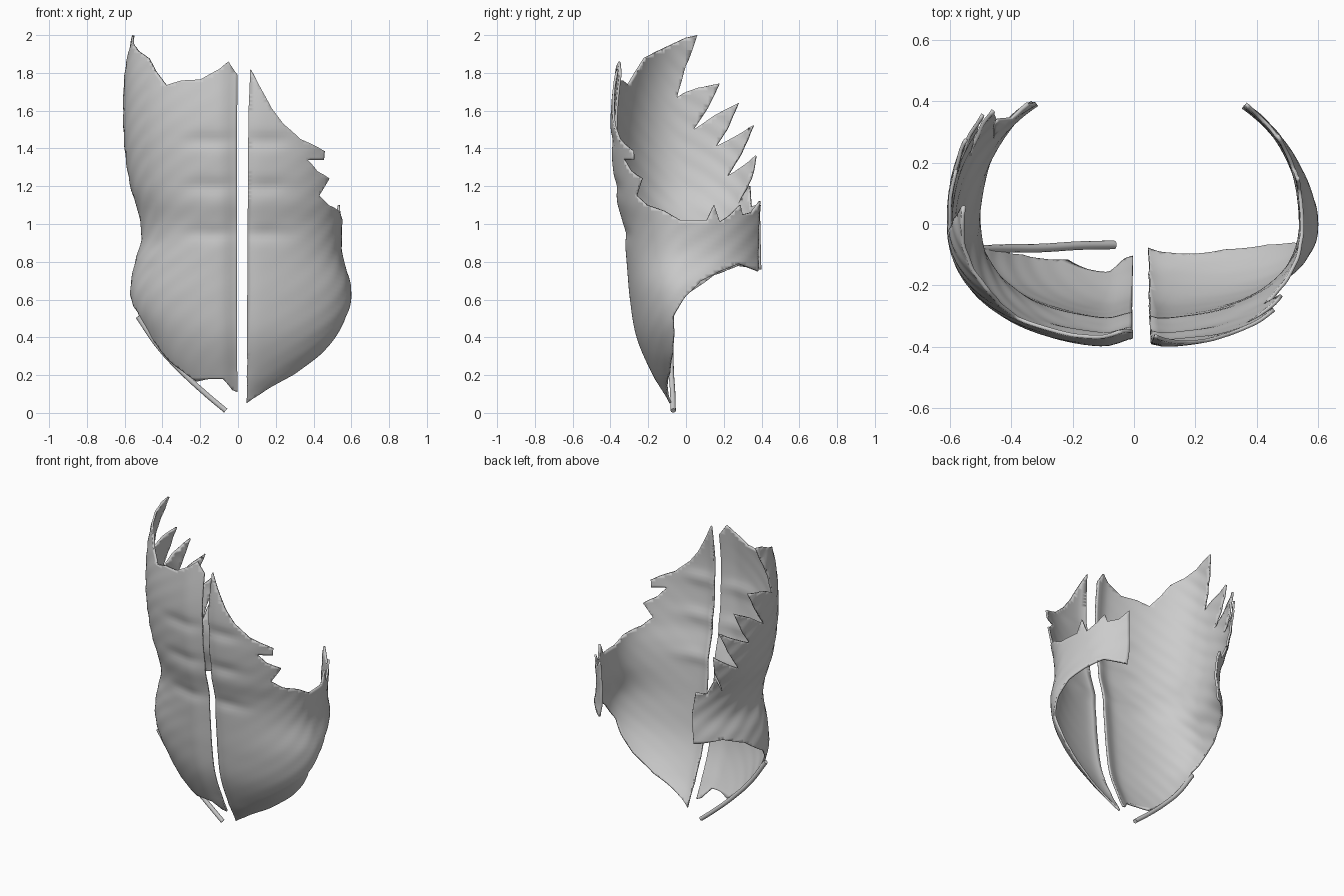
import bpy, bmesh, math
from mathutils import Vector
from mathutils.geometry import delaunay_2d_cdt

if "Cube" in bpy.data.objects:
    bpy.data.objects.remove(bpy.data.objects["Cube"])

EB = 0.88  # squareness of the back of the torso section


def curve(table, z):
    """Smooth (Hermite) interpolation through (z, value) pairs."""
    n = len(table)
    z = min(max(z, table[0][0]), table[-1][0])
    i = max(k for k in range(n - 1) if table[k][0] <= z)

    def slope(k):
        a, b = table[max(k - 1, 0)], table[min(k + 1, n - 1)]
        return (b[1] - a[1]) / (b[0] - a[0])
    (z0, v0), (z1, v1) = table[i], table[i + 1]
    h = z1 - z0
    t = (z - z0) / h
    return ((2*t**3 - 3*t*t + 1) * v0 + (t**3 - 2*t*t + t) * h * slope(i)
            + (3*t*t - 2*t**3) * v1 + (t**3 - t*t) * h * slope(i + 1))


# torso profiles against height: front depth, back depth, then per side width and squareness
DEPTH = [(0, .085), (.05, .10), (.2, .185), (.4, .268), (.6, .302), (.8, .32), (1.0, .34),
         (1.12, .37), (1.4, .40), (1.6, .402), (1.85, .375), (2, .35)]
BACK = [(0, .48), (1.05, .48), (1.35, .54), (2, .6)]
WIDTH_L = [(0, .2), (.11, .28), (.2, .36), (.28, .42), (.4, .485), (.53, .55), (.65, .57), (.8, .545),
           (.92, .512), (1.05, .525), (1.2, .57), (1.4, .60), (1.6, .608), (1.8, .60), (2, .56)]
WIDTH_R = [(0, .12), (.1, .2), (.2, .335), (.32, .47), (.48, .575), (.65, .60), (.85, .552),
           (1.05, .555), (1.25, .57), (1.5, .60), (2, .58)]
SQUARE_L = [(0, 1), (.5, .97), (1.4, .92), (1.7, .94), (2, 1)]
SQUARE_R = [(0, 1.02), (.5, .97), (1.0, .9), (1.3, .84), (2, .86)]


def to_angle(kind, v, z, width, square):
    """Angle from the front midline for a point read off as x or y."""
    e = curve(square, z)
    if kind == 'x':
        return math.asin(min(v / curve(width, z), 1) ** (1 / e))
    if v < 0:
        return math.acos(min(-v / curve(DEPTH, z), 1) ** (1 / e))
    return math.pi - math.acos(min(v / curve(BACK, z), 1) ** (1 / EB))


def surface(ang, z, width, square, side, fibre):
    a, b, e = curve(width, z), curve(DEPTH, z), curve(square, z)
    s, c = max(math.sin(ang), 0), math.cos(ang)
    if c > 0:
        x, y = a * s ** e, -b * c ** e
        # midline groove and tendon bands of the front muscle
        y += min(.03, b * .15) * math.exp(-(x / .06) ** 2)
        if z > .75:
            for crease in (1.44, 1.2, .95):
                y += .012 * math.exp(-((z - crease) / .04) ** 2) * math.exp(-((x - .15) / .13) ** 2)
    else:
        x, y = a * s ** EB, curve(BACK, z) * (-c) ** EB
    # shallow slanting muscle fibres
    r = 1 + fibre * math.sin(55 * (z - side * .35 * ang)) * min(ang, 1)
    return Vector((side * x * r, y * r, z))


def sheet(name, outline, width, square, side, fibre):
    pts = [Vector((to_angle(k, v, z, width, square) * .5, z)) for k, v, z in outline]
    ring = []
    for p, q in zip(pts, pts[1:] + pts[:1]):
        n = max(1, int((q - p).length / .02))
        ring += [p.lerp(q, i / n) for i in range(n)]
    edges = [(i, (i + 1) % len(ring)) for i in range(len(ring))]
    grid = [Vector((.011 + i * .022, .011 + j * .022)) for i in range(66) for j in range(92)]
    v2, _, faces, *_ = delaunay_2d_cdt(ring + grid, edges, [], 1, 1e-5)
    bm = bmesh.new()
    vs = [bm.verts.new(surface(p.x * 2, p.y, width, square, side, fibre)) for p in v2]
    for f in faces:
        bm.faces.new([vs[i] for i in f])
    bmesh.ops.delete(bm, geom=[v for v in bm.verts if not v.link_faces], context='VERTS')
    bmesh.ops.recalc_face_normals(bm, faces=bm.faces)
    if sum(f.normal.dot(Vector((f.calc_center_median().x, f.calc_center_median().y, 0))) for f in bm.faces) < 0:
        bmesh.ops.reverse_faces(bm, faces=bm.faces)
    me = bpy.data.meshes.new(name)
    bm.to_mesh(me)
    bm.free()
    ob = bpy.data.objects.new(name, me)
    bpy.context.collection.objects.link(ob)
    mod = ob.modifiers.new('thickness', 'SOLIDIFY')
    mod.thickness = .012
    mod.offset = -1
    bpy.ops.object.select_all(action='DESELECT')
    ob.select_set(True)
    bpy.context.view_layer.objects.active = ob
    bpy.ops.object.shade_smooth_by_angle(angle=math.radians(45))


# outer muscle sheet: front edge, ragged top, rib teeth, back tab, groin edge
outer = [('x', .003, .11), ('x', .003, 1.79), ('x', .05, 1.86), ('x', .10, 1.82),
         ('x', .20, 1.765), ('x', .30, 1.76), ('x', .38, 1.735),
         ('x', .43, 1.80), ('x', .475, 1.88), ('y', -.08, 1.95), ('y', .06, 2.0),
         ('y', .01, 1.86), ('y', -.05, 1.67), ('y', .06, 1.72), ('y', .18, 1.745),
         ('y', .12, 1.62), ('y', .04, 1.50), ('y', .16, 1.58), ('y', .28, 1.64),
         ('y', .22, 1.50), ('y', .16, 1.41), ('y', .26, 1.46), ('y', .36, 1.52),
         ('y', .30, 1.38), ('y', .22, 1.25), ('y', .30, 1.30), ('y', .375, 1.36),
         ('y', .35, 1.24), ('y', .28, 1.10), ('y', .34, 1.20), ('y', .35, 1.09), ('y', .395, 1.10),
         ('y', .40, .76), ('y', .28, .78), ('y', .15, .73), ('y', .02, .64), ('y', -.08, .53),
         ('x', .46, .40), ('x', .37, .28), ('x', .22, .165), ('x', .15, .18),
         ('x', .08, .18), ('x', .03, .12)]
sheet('outer_oblique_sheet', outer, WIDTH_L, SQUARE_L, -1, .003)

# inner muscle sheet: straight front edge, sloping rib edge, two teeth, back tab, groin edge
inner = [('x', .045 + .011 * i / 12, .05 + .14 * i) for i in range(12)]
inner += [('x', .065, 1.82), ('x', .12, 1.72),
          ('x', .18, 1.61), ('x', .24, 1.53), ('x', .33, 1.45), ('x', .46, 1.385),
          ('x', .455, 1.34), ('x', .37, 1.34), ('x', .42, 1.28), ('x', .485, 1.24),
          ('x', .43, 1.15), ('x', .48, 1.10), ('y', -.12, 1.07), ('y', -.03, 1.02), ('y', .11, 1.02),
          ('y', .15, 1.10), ('y', .18, 1.01), ('y', .24, 1.05), ('y', .29, 1.10),
          ('y', .30, 1.05), ('y', .35, 1.06), ('y', .395, 1.12),
          ('y', .385, .75), ('y', .28, .79), ('y', .18, .75), ('y', .08, .70), ('y', 0.0, .62),
          ('y', -.07, .51), ('x', .53, .42), ('x', .445, .315), ('x', .3, .205), ('x', .12, .10)]
sheet('inner_oblique_sheet', inner, WIDTH_R, SQUARE_R, 1, .002)

# groin ligament: a rounded cord
cu = bpy.data.curves.new('groin_ligament', 'CURVE')
cu.dimensions = '3D'
cu.bevel_depth = .014
cu.bevel_resolution = 3
cu.use_fill_caps = True
path = [(-.53, -.085, .51), (-.42, -.08, .35), (-.30, -.078, .22), (-.17, -.07, .10), (-.065, -.068, .012)]
sp = cu.splines.new('BEZIER')
sp.bezier_points.add(len(path) - 1)
for bp, co in zip(sp.bezier_points, path):
    bp.co = co
    bp.handle_left_type = bp.handle_right_type = 'AUTO'
cord = bpy.data.objects.new('groin_ligament', cu)
bpy.context.collection.objects.link(cord)
